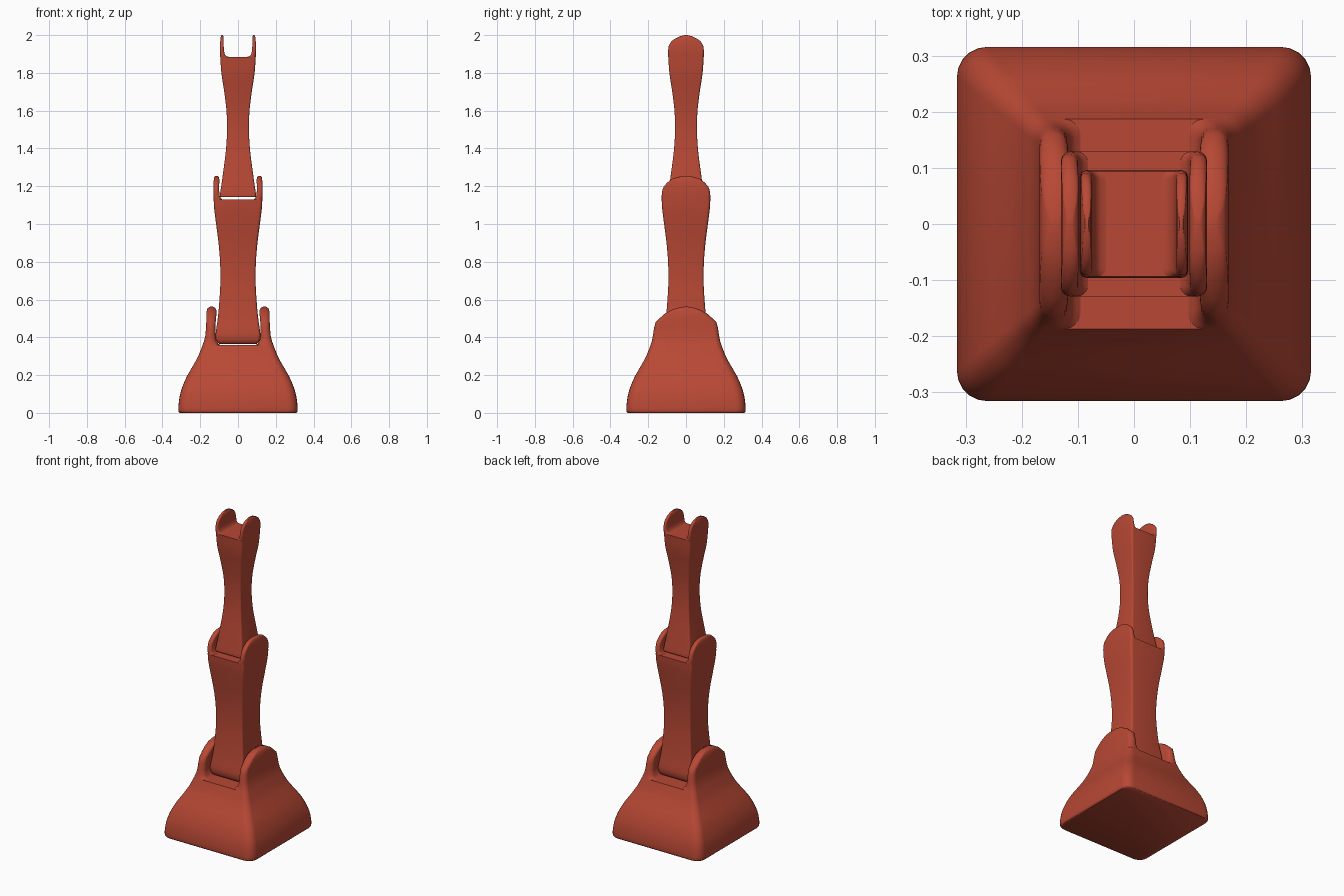
import bpy, bmesh, math

mat = bpy.data.materials.new("red_paint")
mat.diffuse_color = (0.48, 0.065, 0.035, 1)


def smooth(rows, n=4):
    # Catmull-Rom style refinement of profile rows (z, a, b, ...)
    out = []
    for i in range(len(rows) - 1):
        p1, p2 = rows[i], rows[i + 1]
        p0, p3 = rows[max(i - 1, 0)], rows[min(i + 2, len(rows) - 1)]
        h = p2[0] - p1[0]
        for k in range(n):
            t = k / n
            row = [p1[0] + h * t]
            for a, b, c, d in list(zip(p0, p1, p2, p3))[1:]:
                m1 = (c - a) / (p2[0] - p0[0]) * h
                m2 = (d - b) / (p3[0] - p1[0]) * h
                row.append((2*t**3 - 3*t*t + 1) * b + (t**3 - 2*t*t + t) * m1
                           + (3*t*t - 2*t**3) * c + (t**3 - t*t) * m2)
            out.append(row)
    return out + [list(rows[-1])]


def ring(bm, cx, hx, hy, r, z, seg=5):
    r = min(r, hx * 0.98, hy * 0.98)
    vs = []
    for q, (sx, sy) in enumerate([(1, 1), (-1, 1), (-1, -1), (1, -1)]):
        for k in range(seg + 1):
            a = math.pi / 2 * (q + k / seg)
            vs.append(bm.verts.new((cx + sx * (hx - r) + r * math.cos(a),
                                    sy * (hy - r) + r * math.sin(a), z)))
    return vs


def loft(bm, rings, cap_bottom):
    for a, b in zip(rings, rings[1:]):
        for i in range(len(a)):
            j = (i + 1) % len(a)
            bm.faces.new((a[i], a[j], b[j], b[i]))
    bm.faces.new(rings[-1])
    if cap_bottom:
        bm.faces.new(rings[0][::-1])


def segment(name, body, ears, round_fac):
    # body rows: z, half width; ear rows: z, outer x, inner x, half depth
    bm = bmesh.new()
    loft(bm, [ring(bm, 0, w, w, w * round_fac, z) for z, w in smooth(body)], True)
    for s in (-1, 1):
        rings = [ring(bm, s * (o + i) / 2, (o - i) / 2, d, ears[0][1] * 0.16, z)
                 for z, o, i, d in ears]
        loft(bm, rings, False)
    me = bpy.data.meshes.new(name)
    bm.to_mesh(me)
    bm.free()
    ob = bpy.data.objects.new(name, me)
    bpy.context.collection.objects.link(ob)
    me.materials.append(mat)
    bpy.ops.object.select_all(action='DESELECT')
    ob.select_set(True)
    bpy.context.view_layer.objects.active = ob
    bpy.ops.object.shade_smooth_by_angle(angle=math.radians(42))


# Flared base with a fork on top
segment("base",
        [(0, .309), (.008, .315), (.05, .314), (.1, .306), (.15, .29), (.2, .267),
         (.25, .238), (.3, .211), (.36, .187)],
        [(.36, .187, .095, .187), (.366, .185, .105, .185), (.38, .18, .114, .181),
         (.41, .173, .119, .175), (.45, .169, .119, .169), (.48, .168, .118, .161),
         (.505, .168, .116, .135), (.525, .167, .114, .112), (.545, .165, .115, .077),
         (.555, .16, .12, .048), (.562, .148, .132, .012)], .17)

# Lower arm seated in the base fork
segment("lower_arm",
        [(.365, .098), (.372, .108), (.39, .116), (.42, .118), (.5, .107), (.6, .098),
         (.7, .093), (.8, .095), (.9, .103), (1.0, .116), (1.08, .126), (1.13, .129)],
        [(1.13, .129, .082, .129), (1.135, .129, .09, .129), (1.15, .13, .097, .129),
         (1.18, .13, .1, .125), (1.2, .13, .1, .117), (1.22, .129, .099, .098),
         (1.238, .128, .099, .075), (1.248, .126, .102, .048), (1.255, .119, .109, .01)], .13)

# Upper arm with a slim open fork
segment("upper_arm",
        [(1.143, .094), (1.15, .096), (1.2, .089), (1.3, .075), (1.4, .063), (1.5, .058),
         (1.6, .061), (1.7, .073), (1.8, .088), (1.885, .094)],
        [(1.885, .094, .05, .094), (1.888, .094, .06, .094), (1.897, .095, .069, .095),
         (1.915, .095, .074, .095), (1.945, .095, .076, .091), (1.965, .094, .076, .079),
         (1.98, .093, .076, .061), (1.993, .091, .077, .035), (2.0, .087, .081, .008)], .13)
